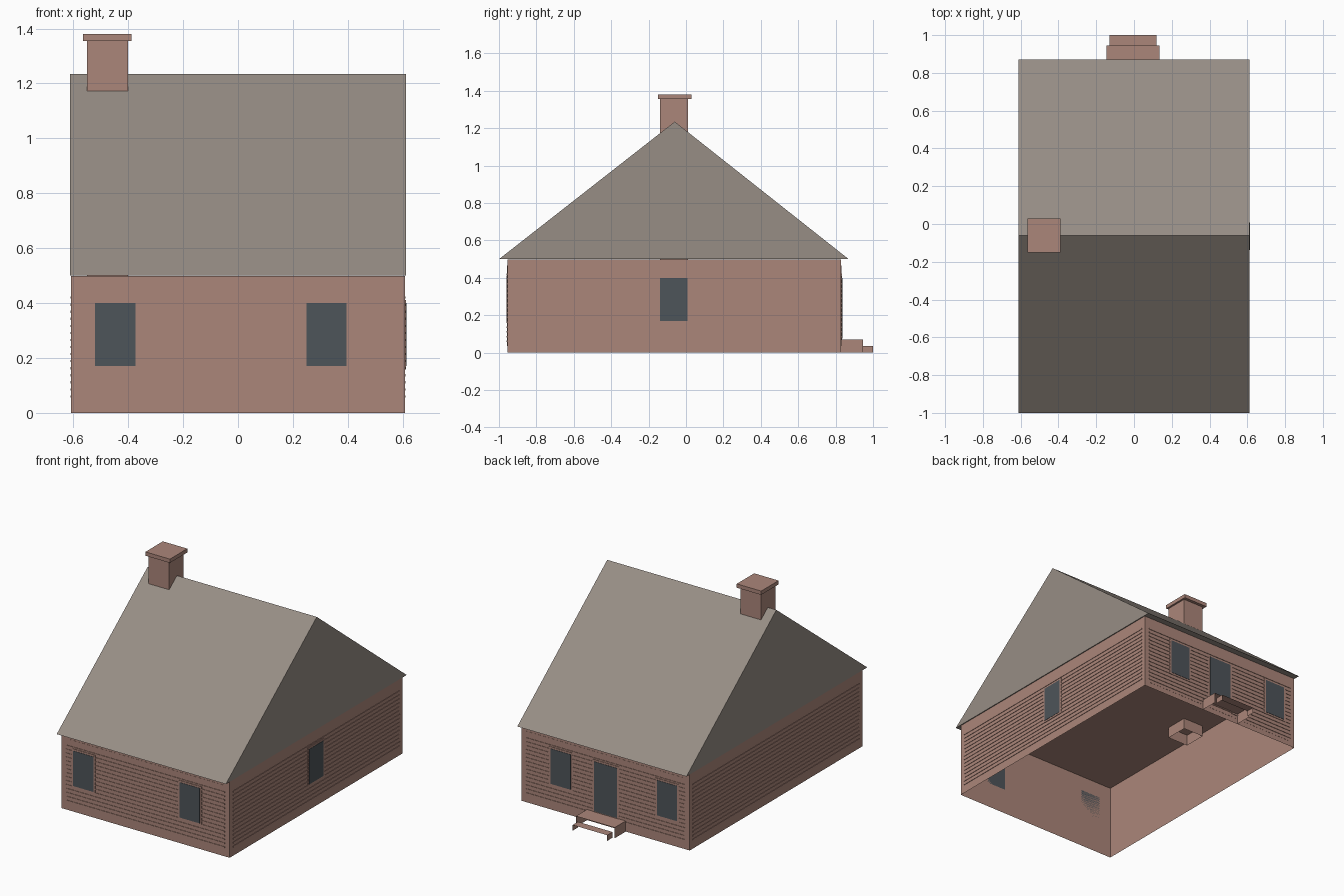
import bpy
import bmesh
from mathutils import Vector

cube = bpy.data.objects.get("Cube")
if cube:
    bpy.data.objects.remove(cube, do_unlink=True)


def material(name, rgb):
    mat = bpy.data.materials.new(name)
    mat.use_nodes = True
    color = (*rgb, 1)
    mat.diffuse_color = color
    bsdf = mat.node_tree.nodes["Principled BSDF"]
    bsdf.inputs["Base Color"].default_value = color
    bsdf.inputs["Roughness"].default_value = 0.9
    return mat


brick = material("brick", (0.41, 0.24, 0.195))
slate = material("grey_roof", (0.31, 0.27, 0.235))
glass = material("dark_glass", (0.076, 0.089, 0.10))


def add_box(bm, lo, hi, skip=()):
    """Box between two corners; faces whose normal is in skip stay open."""
    lo, hi = Vector(lo), Vector(hi)
    made = bmesh.ops.create_cube(bm, size=1)["verts"]
    for v in made:
        v.co = (lo + hi) / 2 + v.co * (hi - lo)
    faces = {f for v in made for f in v.link_faces}
    for f in faces:
        f.normal_update()
    unwanted = [f for f in faces
                if any(f.normal.dot(Vector(n)) > 0.9 for n in skip)]
    if unwanted:
        bmesh.ops.delete(bm, geom=unwanted, context='FACES_ONLY')


def finish(bm, name, mat):
    mesh = bpy.data.meshes.new(name)
    bm.to_mesh(mesh)
    bm.free()
    mesh.materials.append(mat)
    obj = bpy.data.objects.new(name, mesh)
    bpy.context.collection.objects.link(obj)
    return obj


def box(name, lo, hi, mat, skip=()):
    bm = bmesh.new()
    add_box(bm, lo, hi, skip)
    return finish(bm, name, mat)


UP, DOWN = (0, 0, 1), (0, 0, -1)
BACK, FRONT = (0, 1, 0), (0, -1, 0)
HALF, Y0, Y1, EAVE = 0.608, -0.955, 0.83, 0.5
RIDGE_Y, RIDGE_Z = -0.06, 1.235

# Hollow walls with a ceiling, open underneath
box("walls", (-HALF, Y0, 0), (HALF, Y1, EAVE - 0.002), brick, [DOWN])

# Gable roof as a closed prism
bm = bmesh.new()
profile = [(-1.0, EAVE), (0.87, EAVE), (RIDGE_Y, RIDGE_Z)]
end = bm.faces.new([bm.verts.new((-0.612, y, z)) for y, z in profile])
extruded = bmesh.ops.extrude_face_region(bm, geom=[end], use_keep_orig=True)["geom"]
for v in extruded:
    if isinstance(v, bmesh.types.BMVert):
        v.co.x = 0.612
bmesh.ops.recalc_face_normals(bm, faces=bm.faces)
finish(bm, "roof", slate)

# Chimney shaft runs through the ceiling
box("chimney", (-0.55, -0.14, 0.425), (-0.4, 0.01, 1.36), brick, [UP, DOWN])
box("chimney_cap", (-0.565, -0.15, 1.355), (-0.388, 0.03, 1.38), brick)


def on_wall(side, a0, a1, z0, z1, depth):
    """Corners of a plate on a wall, standing out by depth."""
    if side in ("front", "back"):
        y, s = (Y0, -1) if side == "front" else (Y1, 1)
        ys = sorted((y, y + s * depth))
        return (a0, ys[0], z0), (a1, ys[1], z1)
    x, s = (HALF, 1) if side == "left" else (-HALF, -1)
    xs = sorted((x, x + s * depth))
    return (xs[0], a0, z0), (xs[1], a1, z1)


# Openings: name, centre along the wall, half width, bottom, top
LOW, HIGH = 0.17, 0.40
openings = {
    "front": [("window_right", -0.447, 0.073, LOW, HIGH),
              ("window_left", 0.323, 0.073, LOW, HIGH)],
    "back": [("window_right", -0.447, 0.073, LOW, HIGH),
             ("window_left", 0.323, 0.073, LOW, HIGH),
             ("door", -0.003, 0.083, 0.075, HIGH)],
    "left": [("window", -0.065, 0.073, LOW, HIGH)],
    "right": [],
}

BORDER = 0.012
for side, items in openings.items():
    along_x = side in ("front", "back")
    start, stop = (-0.575, 0.575) if along_x else (-0.92, 0.80)
    ridge = 0.004 if along_x else 0.003

    # Raised panel on the long eave walls
    if along_x:
        box(side + "_panel", *on_wall(side, start, stop, 0.035, 0.465, 0.001), brick)

    # Thin courses, broken around windows and door
    spans, cursor = [], start
    for _, c, w, z0, z1 in sorted(items, key=lambda i: i[1]):
        spans.append((cursor, c - w - BORDER, False))
        spans.append((c - w - BORDER, c + w + BORDER, (z0 - BORDER, z1 + BORDER)))
        cursor = c + w + BORDER
    spans.append((cursor, stop, False))
    bm = bmesh.new()
    for row in range(15):
        z = 0.06 + row * 0.0257
        for a0, a1, gap in spans:
            if not (gap and gap[0] - 0.005 < z < gap[1] + 0.005):
                add_box(bm, *on_wall(side, a0, a1, z - 0.004, z + 0.004, ridge))
    finish(bm, side + "_brick_courses", brick)

    # Frames with a slightly proud pane
    for name, c, w, z0, z1 in items:
        label = side + "_" + name
        box(label + "_frame", *on_wall(side, c - w - BORDER, c + w + BORDER,
                                       z0 - BORDER, z1 + BORDER, 0.004), brick)
        box(label + "_pane", *on_wall(side, c - w, c + w, z0, z1, 0.006), glass)

# Back steps: treads and side cheeks, open at front, back and below
open_sides = [FRONT, BACK, DOWN]
box("upper_step", (-0.145, Y1, 0), (0.135, 0.945, 0.07), brick, open_sides)
box("lower_step", (-0.13, 0.945, 0), (0.12, 1.0, 0.037), brick, open_sides)
